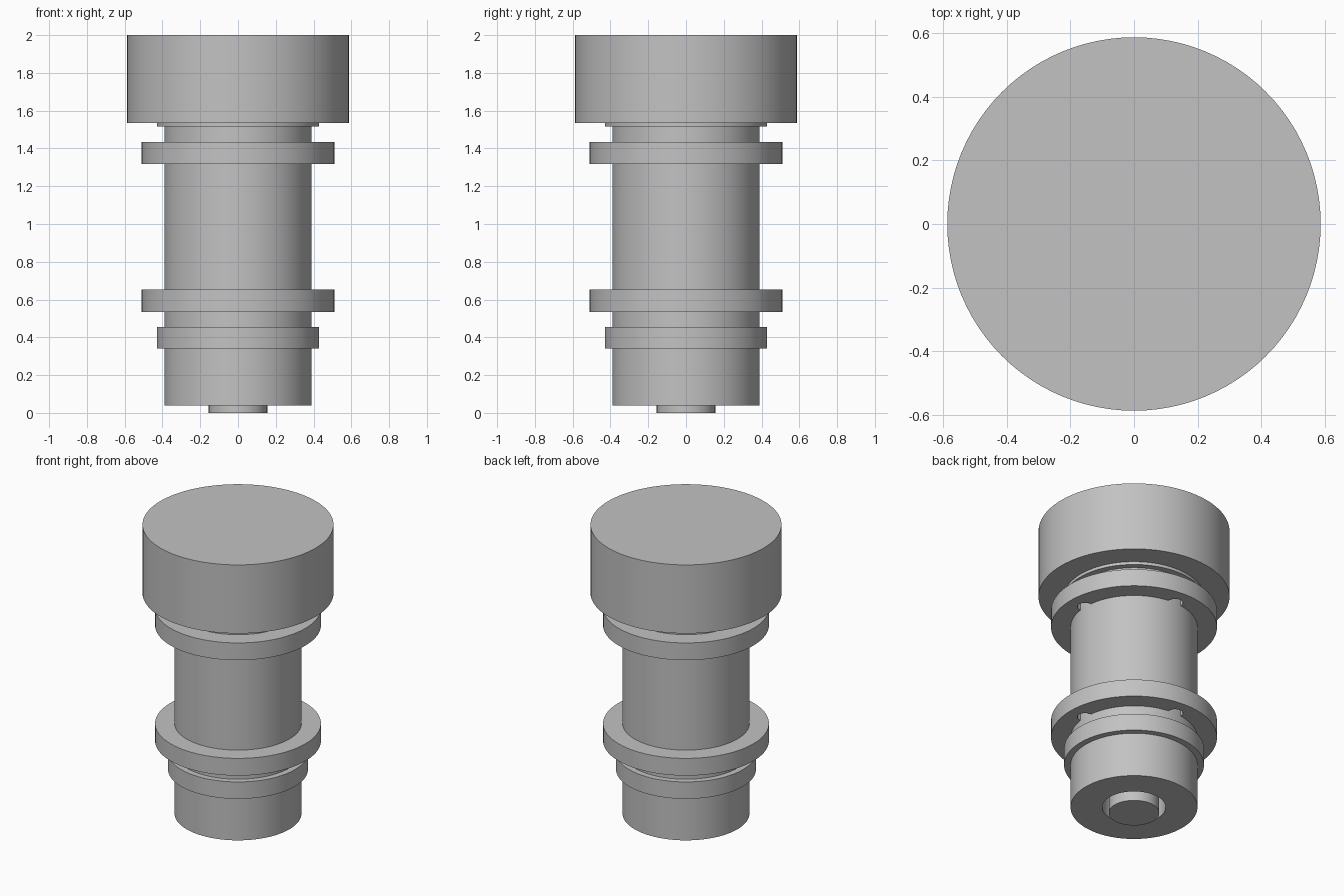
import bpy, bmesh, math

cube = bpy.data.objects.get("Cube")
if cube:
    bpy.data.objects.remove(cube, do_unlink=True)

SIDES = 96
TUBE_R = 0.39

grey = bpy.data.materials.new("plain grey")
grey.use_nodes = True
COLOUR = (0.54, 0.54, 0.54, 1)
grey.diffuse_color = COLOUR
grey.node_tree.nodes["Principled BSDF"].inputs["Base Color"].default_value = COLOUR


def make_object(name, bm):
    bmesh.ops.recalc_face_normals(bm, faces=bm.faces)
    mesh = bpy.data.meshes.new(name)
    bm.to_mesh(mesh)
    bm.free()
    mesh.materials.append(grey)
    obj = bpy.data.objects.new(name, mesh)
    bpy.context.collection.objects.link(obj)
    return obj


def select_only(obj):
    bpy.ops.object.select_all(action="DESELECT")
    obj.select_set(True)
    bpy.context.view_layer.objects.active = obj


def smooth(obj):
    select_only(obj)
    bpy.ops.object.shade_smooth_by_angle(angle=math.radians(30))


def lathe(name, profile, closed=False):
    """Turn an (r, z) profile about z; open profiles get a flat cap at each end."""
    bm = bmesh.new()
    rings = [[bm.verts.new((r * math.cos(math.tau * i / SIDES),
                            r * math.sin(math.tau * i / SIDES), z))
              for i in range(SIDES)] for r, z in profile]
    pairs = list(zip(rings, rings[1:]))
    if closed:
        pairs.append((rings[-1], rings[0]))
    else:
        bm.faces.new(rings[0])
        bm.faces.new(rings[-1])
    for a, b in pairs:
        for i in range(SIDES):
            j = (i + 1) % SIDES
            bm.faces.new((a[i], a[j], b[j], b[i]))
    return make_object(name, bm)


def collar(name, radius, low, high):
    inner = TUBE_R - 0.08
    return lathe(name, [(inner, low), (radius, low), (radius, high), (inner, high)], True)


def cut_sockets(obj, low):
    """Blind round sockets under a collar, one in each axis direction."""
    bm = bmesh.new()
    for k in range(4):
        a = k * math.pi / 2
        new = bmesh.ops.create_cone(bm, cap_ends=True, segments=24,
                                    radius1=0.05, radius2=0.05, depth=0.12)["verts"]
        bmesh.ops.translate(bm, verts=new, vec=(TUBE_R * math.cos(a), TUBE_R * math.sin(a), low))
    cutter = make_object("socket_cutter", bm)
    cutter.hide_render = True
    mod = obj.modifiers.new("sockets", "BOOLEAN")
    mod.operation = "DIFFERENCE"
    mod.solver = "EXACT"
    mod.object = cutter
    select_only(obj)
    bpy.ops.object.modifier_apply(modifier=mod.name)
    bpy.data.objects.remove(cutter, do_unlink=True)


# Barrel with a bored lower end, and the plunger inside it
parts = [
    lathe("barrel", [(0.195, 0.5), (0.195, 0.04), (TUBE_R, 0.04), (TUBE_R, 1.54), (0.3, 1.54)]),
    lathe("plunger", [(0.155, 0), (0.155, 0.52)]),
    lathe("head", [(0.587, 1.535), (0.587, 2)]),
]

# Collars around the barrel
parts.append(collar("head_washer", 0.43, 1.515, 1.54))
parts.append(collar("lower_ring", 0.43, 0.34, 0.455))
for name, low, high in (("upper_flange", 1.318, 1.435), ("lower_flange", 0.535, 0.652)):
    flange = collar(name, 0.51, low, high)
    cut_sockets(flange, low)
    parts.append(flange)

for part in parts:
    smooth(part)
